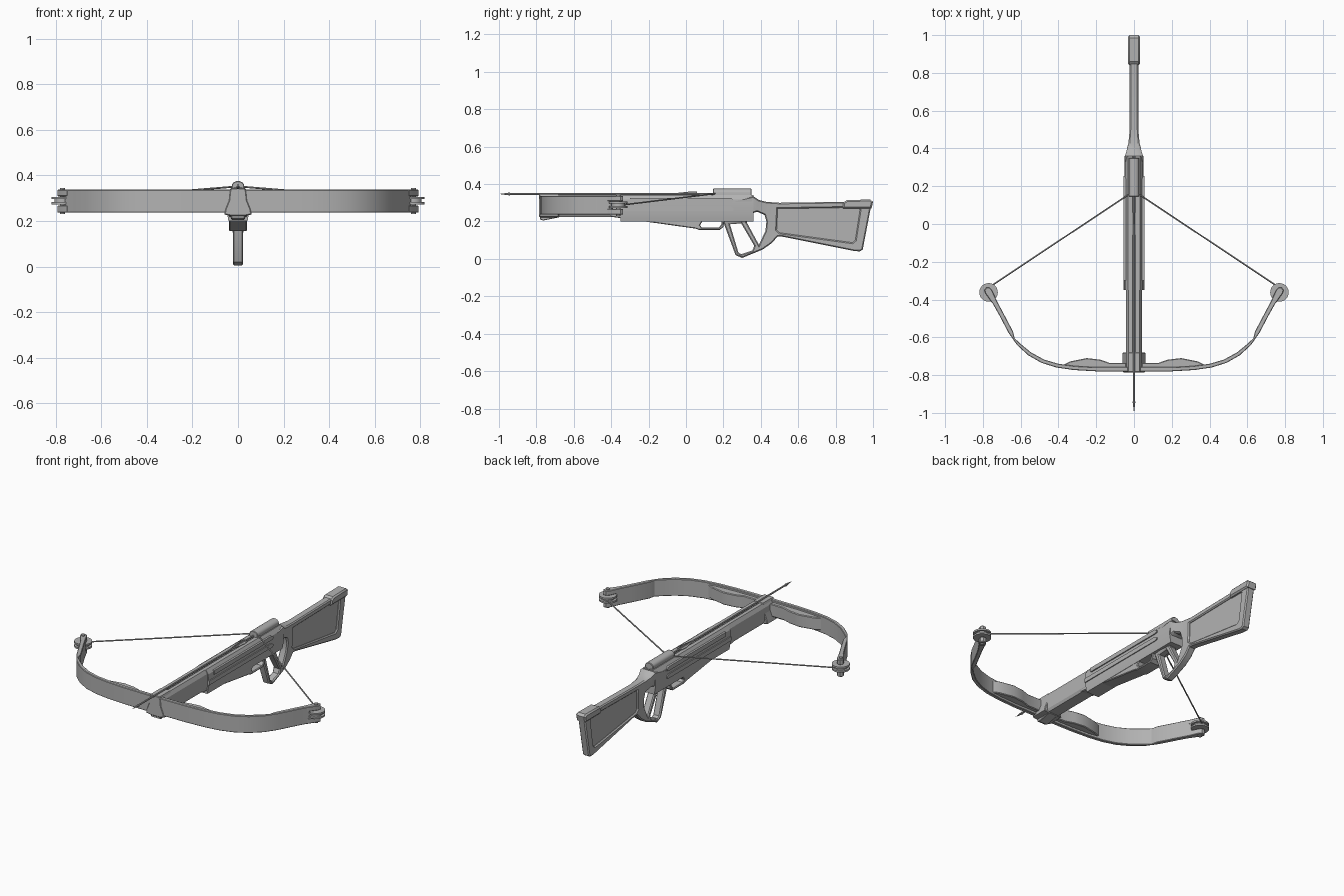
import bpy, bmesh, math
from mathutils import Vector

if "Cube" in bpy.data.objects:
    bpy.data.objects.remove(bpy.data.objects["Cube"], do_unlink=True)

GREY = (0.45, 0.45, 0.45, 1)
grey = bpy.data.materials.new("plain grey")
grey.use_nodes = True
grey.diffuse_color = GREY
grey.node_tree.nodes["Principled BSDF"].inputs["Base Color"].default_value = GREY


def finish(name, bm, mirror=False):
    me = bpy.data.meshes.new(name)
    bm.to_mesh(me)
    bm.free()
    me.materials.append(grey)
    ob = bpy.data.objects.new(name, me)
    bpy.context.collection.objects.link(ob)
    if mirror:
        ob.modifiers.new("mirror", "MIRROR").use_mirror_merge = False
    bpy.ops.object.select_all(action="DESELECT")
    ob.select_set(True)
    bpy.context.view_layer.objects.active = ob
    bpy.ops.object.shade_smooth_by_angle(angle=math.radians(28))
    return ob


def slab(name, axis, outline, lo, hi, holes=(), chamfer=0, shape=None, mirror=False):
    """Extrude an outline with holes along an axis, with chamfered rims."""
    place = {"x": lambda u, v, w: (w, u, v), "y": lambda u, v, w: (u, w, v),
             "z": lambda u, v, w: (u, v, w)}[axis]
    k = "xyz".index(axis)
    lo, hi = lo + chamfer, hi - chamfer
    bm = bmesh.new()
    for loop in (outline, *holes):
        vs = [bm.verts.new(place(u, v, lo)) for u, v in loop]
        for a, b in zip(vs, vs[1:] + vs[:1]):
            bm.edges.new((a, b))
    bmesh.ops.triangle_fill(bm, use_beauty=True, edges=bm.edges[:])
    ext = bmesh.ops.extrude_face_region(bm, geom=bm.faces[:], use_keep_orig=True)
    top = [g for g in ext["geom"] if isinstance(g, bmesh.types.BMVert)]
    bmesh.ops.translate(bm, verts=top, vec=place(0, 0, hi - lo))
    bmesh.ops.recalc_face_normals(bm, faces=bm.faces[:])
    if chamfer:
        for level in (lo, hi):
            cap = [f for f in bm.faces if all(abs(v.co[k] - level) < 1e-5 for v in f.verts)]
            bmesh.ops.inset_region(bm, faces=cap, thickness=chamfer, depth=chamfer,
                                   use_even_offset=True)
    if shape:
        for v in bm.verts:
            shape(v.co)
    return finish(name, bm, mirror)


def rod(name, a, b, r1, r2=None, sides=12, mirror=False):
    a, b = Vector(a), Vector(b)
    bm = bmesh.new()
    bmesh.ops.create_cone(bm, cap_ends=True, segments=sides, radius1=r1,
                          radius2=r1 if r2 is None else r2, depth=(b - a).length)
    turn = (b - a).to_track_quat("Z", "Y").to_matrix().to_4x4()
    turn.translation = (a + b) / 2
    bm.transform(turn)
    return finish(name, bm, mirror)


def both(half):
    """Close a right-hand section, listed top to bottom, with its reflection."""
    return half + [(-x, z) for x, z in reversed(half) if x > 0]


# Stock, wrist and grip loop in one piece, wide where it meets the body
def flare(co):
    if co.z > 0.2:
        t = min(max((0.5 - co.y) / 0.14, 0), 1)
        co.x *= 1 + 1.1 * t * t


panel = [(0.49, 0.268), (0.92, 0.275), (0.93, 0.262), (0.905, 0.1),
         (0.89, 0.087), (0.50, 0.14), (0.485, 0.155)]
slab("stock", "x",
     [(0.2, 0.3), (0.36, 0.335), (0.39, 0.315), (0.43, 0.305), (0.5, 0.3), (0.84, 0.305),
      (0.98, 0.31), (0.99, 0.285), (0.945, 0.05), (0.93, 0.04), (0.9, 0.042), (0.52, 0.118),
      (0.49, 0.12), (0.46, 0.085), (0.41, 0.05), (0.3, 0.005), (0.265, 0.02), (0.2, 0.195)],
     -0.023, 0.023,
     holes=[[(0.235, 0.185), (0.295, 0.19), (0.365, 0.07), (0.355, 0.045), (0.295, 0.025),
             (0.28, 0.035)],
            [(0.33, 0.235), (0.38, 0.252), (0.42, 0.235), (0.43, 0.2), (0.425, 0.15),
             (0.39, 0.075), (0.325, 0.195)],
            panel],
     chamfer=0.006, shape=flare)
slab("stock_panel", "x", panel, -0.014, 0.014)
slab("butt_cap", "x", [(0.84, 0.27), (0.84, 0.3), (0.86, 0.315), (0.985, 0.317),
                       (1.0, 0.305), (0.992, 0.27)], -0.032, 0.032, chamfer=0.008)

# Body with a bolt groove along the top
groove = [(0, 0.328), (0.009, 0.342)]
slab("body_rear", "y", both(groove + [(0.032, 0.342), (0.048, 0.318), (0.05, 0.245),
                                      (0.042, 0.2)]), -0.35, 0.36)
slab("body_front", "y", both(groove + [(0.03, 0.342), (0.042, 0.32), (0.042, 0.24),
                                       (0.034, 0.225)]), -0.76, -0.34)
for name, z0, z1, front in (("upper_side_rib", 0.3, 0.325, -0.3),
                            ("lower_side_rib", 0.255, 0.28, -0.35)):
    slab(name, "x", [(front, z0), (front, z1), (0.24, z1), (0.255, z1 - 0.01),
                     (0.255, z0 + 0.005), (0.245, z0)], 0.04, 0.055, mirror=True)

# Fore-end sloping down to the trigger window
slab("fore_end", "x", [(-0.42, 0.245), (-0.4, 0.225), (0.05, 0.162), (0.07, 0.155),
                       (0.18, 0.155), (0.2, 0.17), (0.21, 0.245)], -0.04, 0.04,
     holes=[[(0.075, 0.18), (0.09, 0.205), (0.19, 0.205), (0.19, 0.185), (0.175, 0.167),
             (0.085, 0.167)]], chamfer=0.004)

# Latch cover with a domed top
dome = [(0.027 * math.cos(a), 0.355 + 0.02 * math.sin(a))
        for a in [math.pi * i / 10 for i in range(11)]]
slab("latch_cover", "y", [(0.027, 0.33)] + dome + [(-0.027, 0.33)], 0.145, 0.35, chamfer=0.003)

# Head block that clamps the bow
slab("head_block", "y", both([(0.03, 0.345), (0.036, 0.33), (0.04, 0.29), (0.056, 0.25),
                              (0.06, 0.228), (0.03, 0.222)]), -0.785, -0.68, chamfer=0.004)
slab("head_foot", "x", [(-0.78, 0.235), (-0.78, 0.212), (-0.765, 0.205), (-0.68, 0.222),
                        (-0.67, 0.235)], -0.03, 0.03, chamfer=0.003)

# Bow limbs, thicker toward the tips
slab("bow_limb", "z",
     [(0.03, -0.782), (0.2, -0.78), (0.32, -0.773), (0.41, -0.76), (0.49, -0.735), (0.56, -0.695),
      (0.62, -0.64), (0.665, -0.575), (0.715, -0.48), (0.76, -0.4),
      (0.735, -0.39), (0.69, -0.475), (0.64, -0.57), (0.632, -0.605), (0.6, -0.635),
      (0.545, -0.68), (0.475, -0.718), (0.4, -0.74), (0.31, -0.752), (0.2, -0.758),
      (0.03, -0.758)], 0.236, 0.337, chamfer=0.003, mirror=True)
slab("limb_support", "z",
     [(0.04, -0.765), (0.04, -0.735), (0.13, -0.735), (0.18, -0.718), (0.25, -0.71),
      (0.3, -0.72), (0.34, -0.728), (0.38, -0.748), (0.3, -0.765)],
     0.25, 0.325, chamfer=0.004, mirror=True)

# Forked tips, each holding a wheel on a pin
for name, z0, z1 in (("lower_tine", 0.236, 0.268), ("upper_tine", 0.308, 0.337)):
    slab(name, "z", [(0.72, -0.42), (0.752, -0.35), (0.765, -0.337), (0.782, -0.337),
                     (0.792, -0.35), (0.788, -0.365), (0.75, -0.42)],
         z0, z1, chamfer=0.003, mirror=True)


def wheel_part(name, z0, z1, r, sides):
    rod(name, (0.77, -0.362, z0), (0.77, -0.362, z1), r, sides=sides, mirror=True)


wheel_part("wheel_pin", 0.23, 0.344, 0.011, 16)
wheel_part("wheel_hub", 0.275, 0.305, 0.036, 24)
wheel_part("wheel_lower_flange", 0.273, 0.283, 0.049, 32)
wheel_part("wheel_upper_flange", 0.296, 0.306, 0.049, 32)

# String drawn back to the latch
rod("string_side", (0.755, -0.327, 0.29), (0.03, 0.155, 0.349), 0.004, sides=8, mirror=True)
rod("string_middle", (-0.032, 0.155, 0.349), (0.032, 0.155, 0.349), 0.004, sides=8)

# Bolt with point and vanes
rod("bolt_shaft", (0, -0.95, 0.347), (0, 0.15, 0.347), 0.005, sides=10)
rod("bolt_point", (0, -0.94, 0.347), (0, -1.0, 0.347), 0.008, 0, sides=10)
vane = [(-0.1, 0), (0.03, 0.02), (0.06, 0.018), (0.06, 0)]
slab("bolt_side_vane", "z", [(x, y) for y, x in vane], 0.346, 0.349, mirror=True)
slab("bolt_top_vane", "x", [(y, 0.347 + h * 0.7) for y, h in vane], -0.0015, 0.0015)
